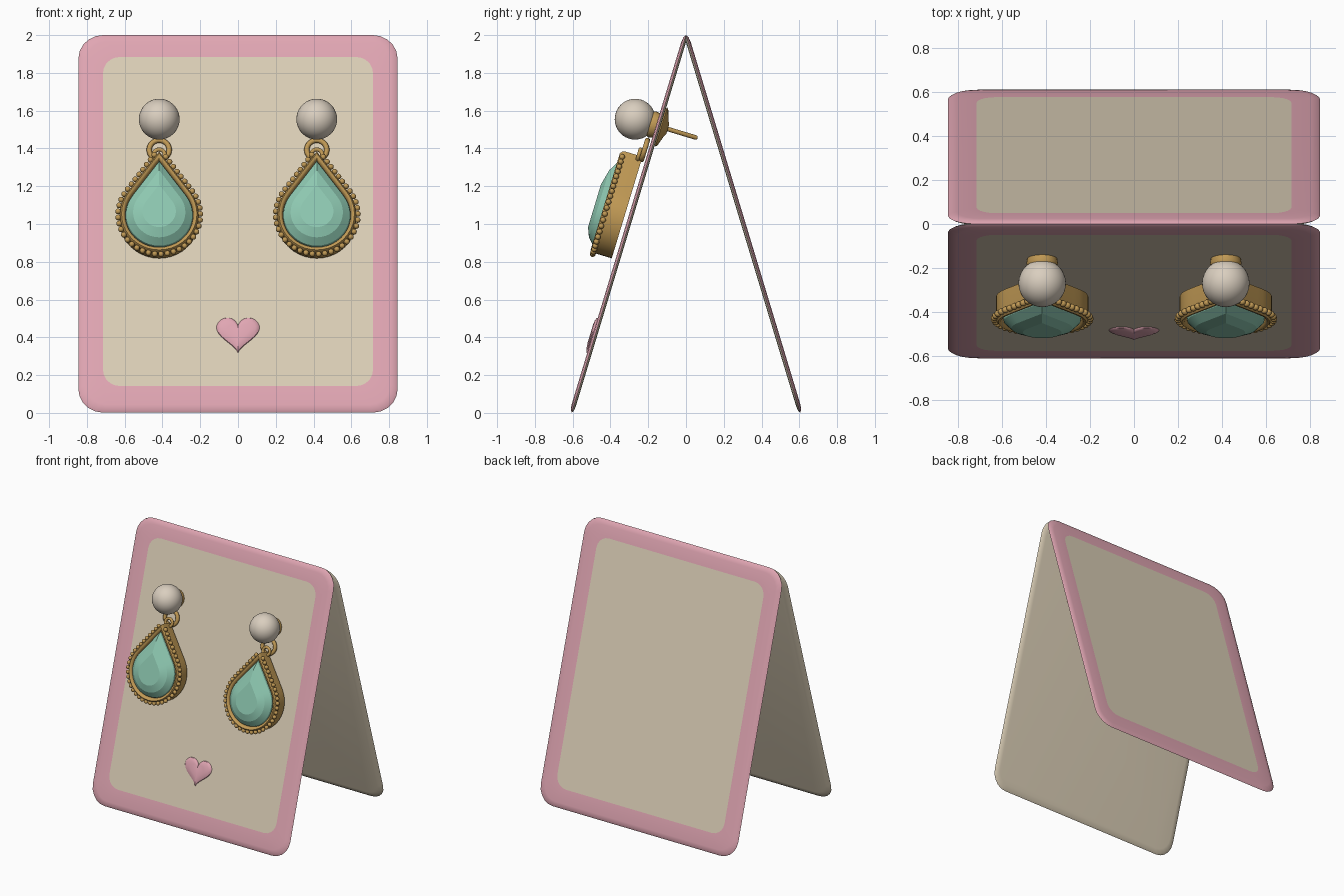
import bpy, bmesh, math
from math import sin, cos, pi
from mathutils import Matrix, Vector

cube = bpy.data.objects.get("Cube")
if cube:
    bpy.data.objects.remove(cube)


def material(name, r, g, b):
    m = bpy.data.materials.new(name)
    m.use_nodes = True
    m.diffuse_color = (r, g, b, 1)
    m.node_tree.nodes["Principled BSDF"].inputs["Base Color"].default_value = (r, g, b, 1)
    return m


PINK = material("pink card", 0.75, 0.38, 0.45)
CREAM = material("cream card", 0.71, 0.62, 0.47)
GOLD = material("gold", 0.53, 0.32, 0.09)
TEAL = material("teal gem", 0.27, 0.58, 0.44)
PEARL = material("pearl", 0.70, 0.62, 0.52)

# Parts are made upright below the fold (local -y is outward), then leaned.
LEAN = 0.2938
FRONT = Matrix.Translation((0, 0, 2)) @ Matrix.Rotation(-LEAN, 4, 'X')
BACK = Matrix.Translation((0, 0, 2)) @ Matrix.Rotation(pi, 4, 'Z') @ Matrix.Rotation(-LEAN, 4, 'X')


def finish(name, bm, mats, frame=FRONT, angle=35):
    bmesh.ops.recalc_face_normals(bm, faces=bm.faces)
    mesh = bpy.data.meshes.new(name)
    bm.to_mesh(mesh)
    bm.free()
    for m in mats:
        mesh.materials.append(m)
    ob = bpy.data.objects.new(name, mesh)
    bpy.context.collection.objects.link(ob)
    ob.matrix_world = frame
    bpy.ops.object.select_all(action='DESELECT')
    ob.select_set(True)
    bpy.context.view_layer.objects.active = ob
    bpy.ops.object.shade_smooth_by_angle(angle=math.radians(angle))
    return ob


def loft(name, loops, mats, bands=None, frame=FRONT, angle=35):
    """Skin equal-length closed loops and cap both ends; bands gives material per strip."""
    bm = bmesh.new()
    rings = [[bm.verts.new(p) for p in loop] for loop in loops]
    n = len(rings[0])
    bands = bands or [0] * (len(rings) + 1)
    bm.faces.new(rings[0]).material_index = bands[0]
    for k, (a, b) in enumerate(zip(rings, rings[1:])):
        for i in range(n):
            j = (i + 1) % n
            bm.faces.new((a[i], a[j], b[j], b[i])).material_index = bands[k + 1]
    bm.faces.new(rings[-1]).material_index = bands[-1]
    return finish(name, bm, mats, frame, angle)


def rounded_rect(half, top, bottom, r, y, steps=5):
    pts = []
    corners = ((half - r, top - r), (r - half, top - r), (r - half, bottom + r), (half - r, bottom + r))
    for q, (cx, cz) in enumerate(corners):
        for i in range(steps + 1):
            t = (q + i / steps) * pi / 2
            pts.append((cx + r * cos(t), y, cz + r * sin(t)))
    return pts


def card_loop(inset, y):
    return rounded_rect(0.845 - inset, -inset, inset - 2.088, 0.13 - inset * 0.5, y)


# Folded card: pink frame outside, cream window and cream inside
def card(name, frame):
    window = rounded_rect(0.715, -0.125, -1.945, 0.09, -0.0135)
    loops = [window, card_loop(0.04, -0.0135), card_loop(0.012, -0.009), card_loop(0, 0),
             card_loop(0.012, 0.008), card_loop(0.04, 0.011)]
    loft(name, loops, [PINK, CREAM], [1, 0, 0, 0, 1, 1, 1], frame)


card("front_card", FRONT)
card("back_card", BACK)


# Puffed heart near the bottom of the front card
def heart(scale, y):
    pts = []
    for i in range(40):
        t = 2 * pi * (i + 0.5) / 40
        x = 16 * sin(t) ** 3
        z = 13 * cos(t) - 5 * cos(2 * t) - 2 * cos(3 * t) - cos(4 * t)
        pts.append((x * scale * 0.0072, y, z * scale * 0.0069 - 1.649))
    return pts


loft("heart", [heart(1, -0.012), heart(0.96, -0.018), heart(0.8, -0.024), heart(0.5, -0.027)], [PINK])


# Teardrop outline: round bottom with tangent lines to a point
DROP_Z, DROP_R, APEX = -1.035, 0.21, 0.352


def teardrop(x0, scale, y, arc=28, side=7):
    t0 = math.acos(DROP_R / APEX)
    flat = [(DROP_R * sin(t0 + (2 * pi - 2 * t0) * i / arc),
             DROP_R * cos(t0 + (2 * pi - 2 * t0) * i / arc)) for i in range(arc + 1)]
    tip, first, last = Vector((0, APEX)), Vector(flat[0]), Vector(flat[-1])
    up = [last.lerp(tip, i / side) for i in range(1, side + 1)]
    down = [tip.lerp(first, i / side) for i in range(1, side)]
    return [Vector((x0 + p[0] * scale, y, DROP_Z + p[1] * scale)) for p in flat + up + down]


def spaced(points, count):
    """Evenly spaced positions along a closed outline."""
    ends = points[1:] + points[:1]
    lengths = [(b - a).length for a, b in zip(points, ends)]
    step, target, run, out = sum(lengths) / count, 0, 0, []
    for a, b, d in zip(points, ends, lengths):
        while target < run + d and len(out) < count:
            out.append(a.lerp(b, (target - run) / d))
            target += step
        run += d
    return out


def spin(name, x, z, profile, mat, sides=28):
    """Turned part around an axis that runs through the card."""
    loops = [[(x + r * cos(2 * pi * i / sides), y, z + r * sin(2 * pi * i / sides))
              for i in range(sides)] for r, y in profile]
    loft(name, loops, [mat], angle=40)


def ring(name, loc, major, minor):
    bm = bmesh.new()
    rows = []
    for i in range(32):
        a = 2 * pi * i / 32
        row = []
        for j in range(10):
            b = 2 * pi * j / 10
            r = major + minor * cos(b)
            row.append(bm.verts.new((loc[0] + r * cos(a), loc[1] + minor * sin(b), loc[2] + r * sin(a))))
        rows.append(row)
    for i in range(32):
        a, b = rows[i], rows[(i + 1) % 32]
        for j in range(10):
            k = (j + 1) % 10
            bm.faces.new((a[j], b[j], b[k], a[k]))
    finish(name, bm, [GOLD], angle=60)


def earring(side, x):
    stud_z = -0.504
    # Pearl with its cup, post and clutch
    bm = bmesh.new()
    bmesh.ops.create_uvsphere(bm, u_segments=32, v_segments=20, radius=0.108,
                              matrix=Matrix.Translation((x, -0.129, stud_z)))
    finish(side + "_pearl", bm, [PEARL], angle=60)
    spin(side + "_pearl_cup", x, stud_z,
         [(0.04, -0.06), (0.066, -0.05), (0.072, -0.035), (0.066, -0.005)], GOLD)
    spin(side + "_post", x, stud_z, [(0.012, -0.05), (0.012, 0.208), (0.006, 0.216)], GOLD, 12)
    spin(side + "_clutch", x, stud_z,
         [(0.1, 0.01), (0.108, 0.016), (0.1, 0.024), (0.045, 0.042), (0.025, 0.052)], GOLD)
    # Links
    ring(side + "_link", (x, -0.034, -0.645), 0.053, 0.014)
    ring(side + "_bail", (x, -0.055, -0.678), 0.029, 0.011)
    # Bezel, gem and beading
    shape = ((1, -0.034), (1, -0.125), (0.985, -0.145), (0.95, -0.154), (0.9, -0.152),
             (0.86, -0.14), (0.85, -0.125))
    loft(side + "_bezel", [teardrop(x, s, y) for s, y in shape], [GOLD], angle=50)
    facets = ((0.86, -0.12), (0.83, -0.148), (0.66, -0.182), (0.42, -0.202))
    loft(side + "_gem", [teardrop(x, s, y) for s, y in facets], [TEAL], angle=14)
    bm = bmesh.new()
    for p in spaced(teardrop(x, 1.04, -0.137), 46):
        if p.z < DROP_Z + APEX * 0.96:
            bmesh.ops.create_icosphere(bm, subdivisions=2, radius=0.0155, matrix=Matrix.Translation(p))
    finish(side + "_beading", bm, [GOLD], angle=60)


for side, x in (("left", 0.417), ("right", -0.417)):
    earring(side, x)
